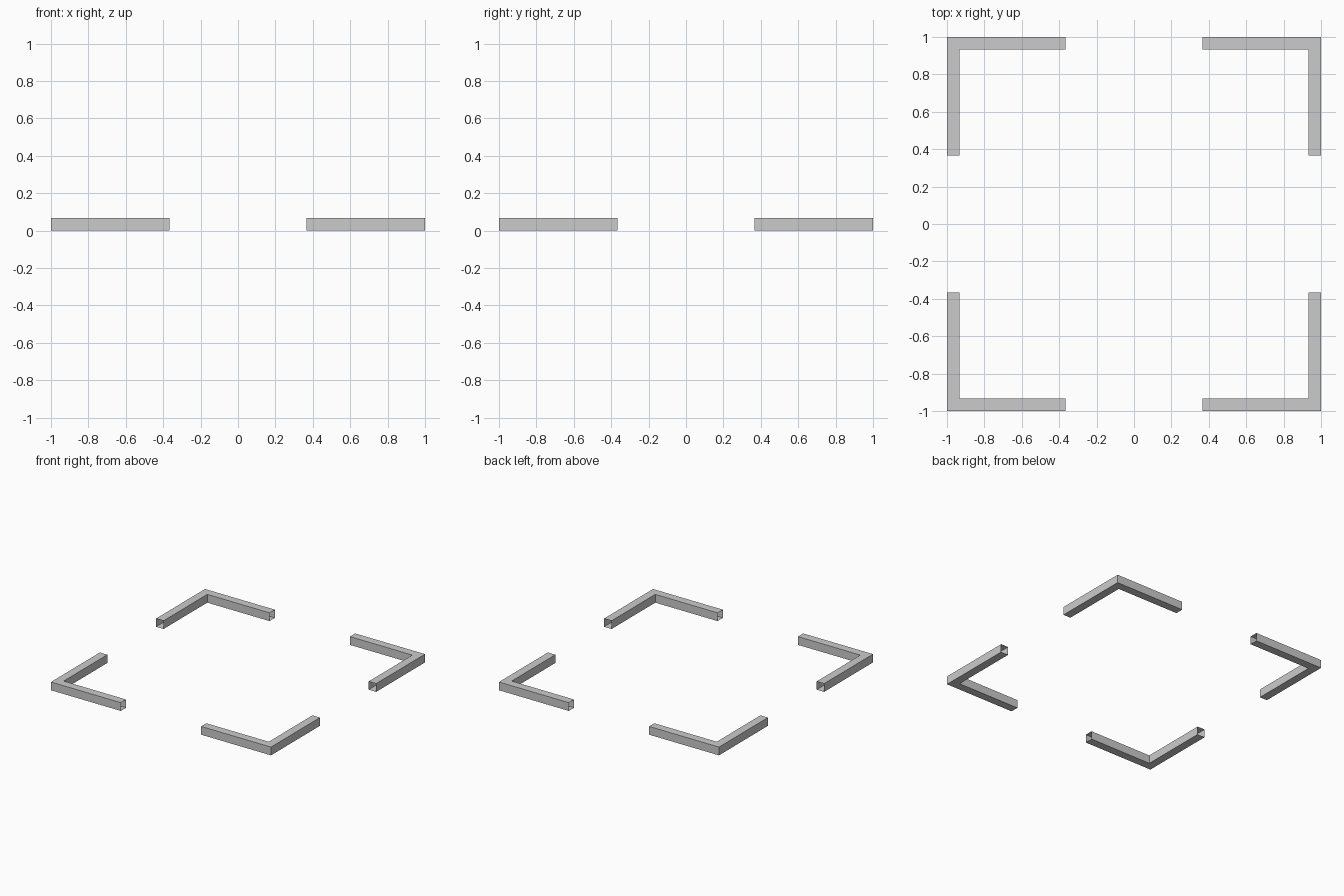
import bpy, bmesh

if "Cube" in bpy.data.objects:
    bpy.data.objects.remove(bpy.data.objects["Cube"])

OUT, WIDTH, END, HEIGHT = 1.0, 0.068, 0.365, 0.068
INNER = OUT - WIDTH


def corner_bracket(name, sx, sy):
    """L-shaped square tube, mitred at the corner and open at both ends."""
    # Stations along the L: outer and inner point of the tube
    stations = [((END, OUT), (END, INNER)),
                ((OUT, OUT), (INNER, INNER)),
                ((OUT, END), (INNER, END))]
    bm = bmesh.new()
    rings = []
    for (ox, oy), (ix, iy) in stations:
        loop = [(ox, oy, 0), (ox, oy, HEIGHT), (ix, iy, HEIGHT), (ix, iy, 0)]
        rings.append([bm.verts.new((x * sx, y * sy, z)) for x, y, z in loop])
    for a, b in zip(rings, rings[1:]):
        for i in range(4):
            j = (i + 1) % 4
            quad = [a[i], a[j], b[j], b[i]]
            # Mirrored corners need the opposite winding to face outwards
            bm.faces.new(quad if sx * sy < 0 else quad[::-1])
    mesh = bpy.data.meshes.new(name)
    bm.to_mesh(mesh)
    bm.free()
    bpy.context.collection.objects.link(bpy.data.objects.new(name, mesh))


# Four corners of the square frame
for side, sx in (("left", -1), ("right", 1)):
    for end, sy in (("front", -1), ("back", 1)):
        corner_bracket(f"{end}_{side}_bracket", sx, sy)
